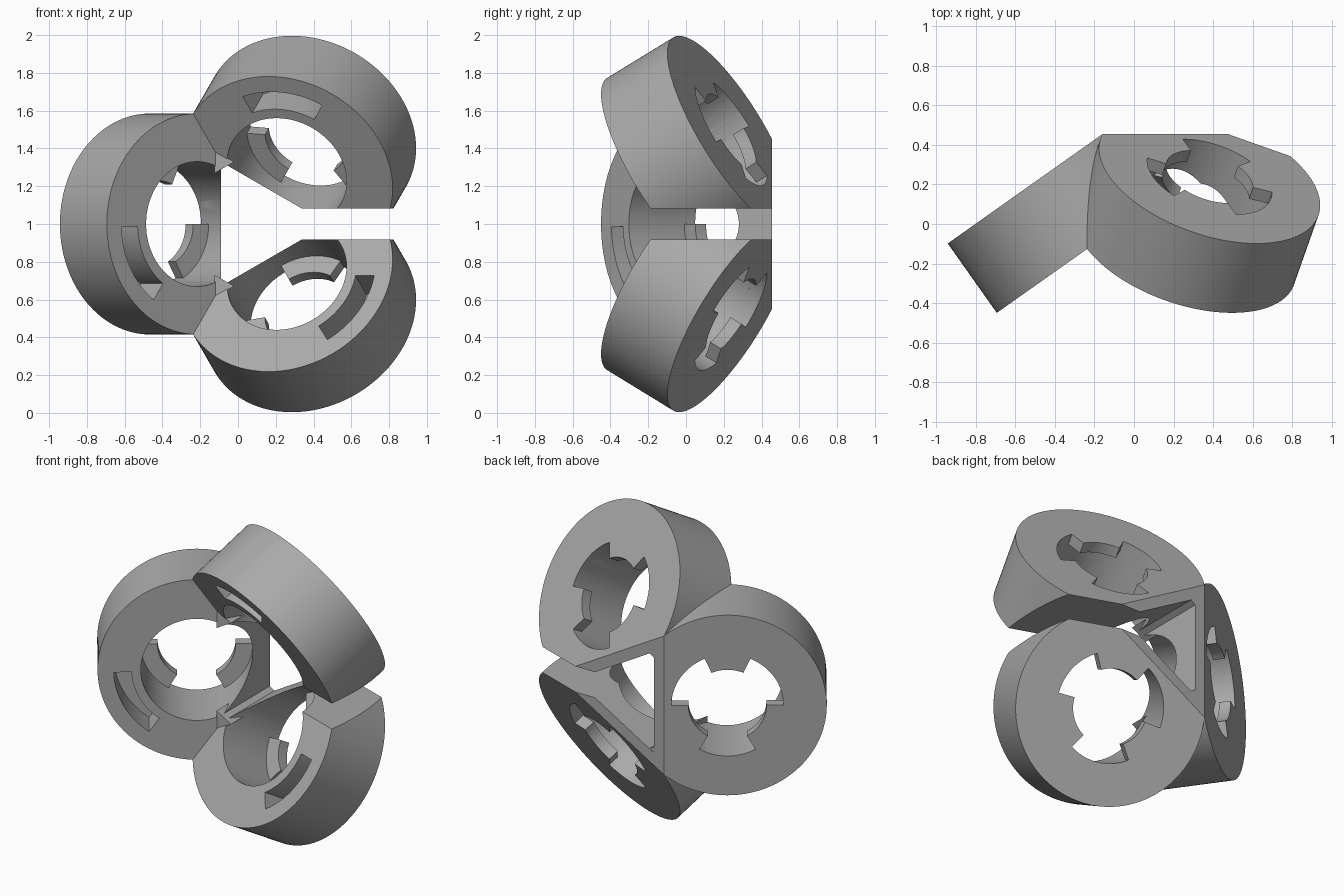
import bpy, bmesh
from math import radians, cos, sin, sqrt
from mathutils import Matrix, Vector

cube = bpy.data.objects.get("Cube")
if cube:
    bpy.data.objects.remove(cube, do_unlink=True)

OUTER, HOLE, TAB = 0.585, 0.33, 0.23   # ring radii
DEPTH, TAB_DEPTH = 0.43, 0.07          # ring thickness, tab thickness
BACK = 0.455                           # flat back plane
AXIS = Vector((0.10, 0, 1))            # three-fold axis runs along y

grey = bpy.data.materials.new("plain_grey")
grey.use_nodes = True
grey.diffuse_color = (0.4, 0.4, 0.4, 1)
grey.node_tree.nodes["Principled BSDF"].inputs["Base Color"].default_value = (0.4, 0.4, 0.4, 1)


def prism(name, outline, low, high, matrix):
    """Extrude a flat outline between two heights, then place it."""
    bm = bmesh.new()
    face = bm.faces.new([bm.verts.new((u, v, low)) for u, v in outline])
    top = bmesh.ops.extrude_face_region(bm, geom=[face])["geom"]
    moved = [e for e in top if isinstance(e, bmesh.types.BMVert)]
    bmesh.ops.translate(bm, verts=moved, vec=(0, 0, high - low))
    bmesh.ops.recalc_face_normals(bm, faces=bm.faces)
    bm.transform(matrix)
    mesh = bpy.data.meshes.new(name)
    bm.to_mesh(mesh)
    bm.free()
    mesh.materials.append(grey)
    obj = bpy.data.objects.new(name, mesh)
    bpy.context.collection.objects.link(obj)
    return obj


def combine(obj, cutter, operation="DIFFERENCE"):
    """Apply a boolean and discard the cutter."""
    mod = obj.modifiers.new("cut", "BOOLEAN")
    mod.operation, mod.solver, mod.object = operation, "EXACT", cutter
    bpy.context.view_layer.objects.active = obj
    bpy.ops.object.modifier_apply(modifier=mod.name)
    bpy.data.objects.remove(cutter, do_unlink=True)


def arc(radius, start, end, step=3):
    count = max(1, round(abs(end - start) / step))
    angles = [radians(start + (end - start) * i / count) for i in range(count + 1)]
    return [(radius * cos(a), radius * sin(a)) for a in angles]


def circle(radius):
    return arc(radius, 0, 360)[:-1]


# Hole outline at the back, narrowed by three tabs
keyhole = []
for radius, start, end in ((HOLE, 0, 66), (TAB, 66, 114), (HOLE, 114, 180),
                           (TAB, 180, 240), (HOLE, 240, 300), (TAB, 300, 360)):
    keyhole += arc(radius, start, end)

# Curved pocket outline on the front face
pocket = arc(0.49, 182, 235) + arc(0.385, 235, 182)

# Tilted frame of the first ring: inward, up, front normal
c, s = sqrt(2 / 3), sqrt(1 / 3)
tilt = Matrix(((c, 0, s, -0.217), (s, 0, -c, -0.112), (0, 1, 0, 1), (0, 0, 0, 1)))

# Upright frame along the axis: radially outward to the first ring, up, back
sector_frame = Matrix.Translation(AXIS) @ Matrix(
    ((-1, 0, 0, 0), (0, 0, 1, 0), (0, 1, 0, 0), (0, 0, 0, 1)))
inner = 0.19
wedge = [(inner, -inner * sqrt(3)), (2, -2 * sqrt(3)), (2, 2 * sqrt(3)), (inner, inner * sqrt(3))]

parts = []
for name, angle in (("side_ring", 0), ("upper_ring", 120), ("lower_ring", 240)):
    turn = (Matrix.Translation(AXIS) @ Matrix.Rotation(radians(angle), 4, "Y")
            @ Matrix.Translation(-AXIS))
    place = turn @ tilt
    ring = prism(name, circle(OUTER), -DEPTH, 0, place)
    combine(ring, prism("bore", circle(HOLE), TAB_DEPTH - DEPTH, 0.2, place))
    combine(ring, prism("tabbed_bore", keyhole, -DEPTH - 0.2, TAB_DEPTH - DEPTH + 0.01, place))
    combine(ring, prism("pocket", pocket, -0.2, 0.1, place))
    # Trim to a third of the circle, a flat back and the triangular opening
    combine(ring, prism("sector", wedge, -2, BACK, turn @ sector_frame), "INTERSECT")
    if angle:
        # Open gap between the upper and lower rings
        gap = [(-2, -0.083), (0, -0.083), (0, 0.083), (-2, 0.083)]
        combine(ring, prism("gap", gap, -2, 2, sector_frame))
    parts.append(ring)

# Small bridges filling the inner corners of the two closed seams
bridge = [(0.345, -0.06), (0.38, -0.04), (0.44, 0), (0.38, 0.04), (0.345, 0.06)]
for name, angle in (("upper_bridge", 60), ("lower_bridge", -60)):
    turn = (Matrix.Translation(AXIS) @ Matrix.Rotation(radians(angle), 4, "Y")
            @ Matrix.Translation(-AXIS))
    parts.append(prism(name, bridge, -0.043, BACK - 0.001, turn @ sector_frame))

# Smooth the curved walls, keep the edges sharp
bpy.ops.object.select_all(action="DESELECT")
for part in parts:
    part.select_set(True)
bpy.context.view_layer.objects.active = parts[0]
bpy.ops.object.shade_smooth_by_angle(angle=radians(25))
